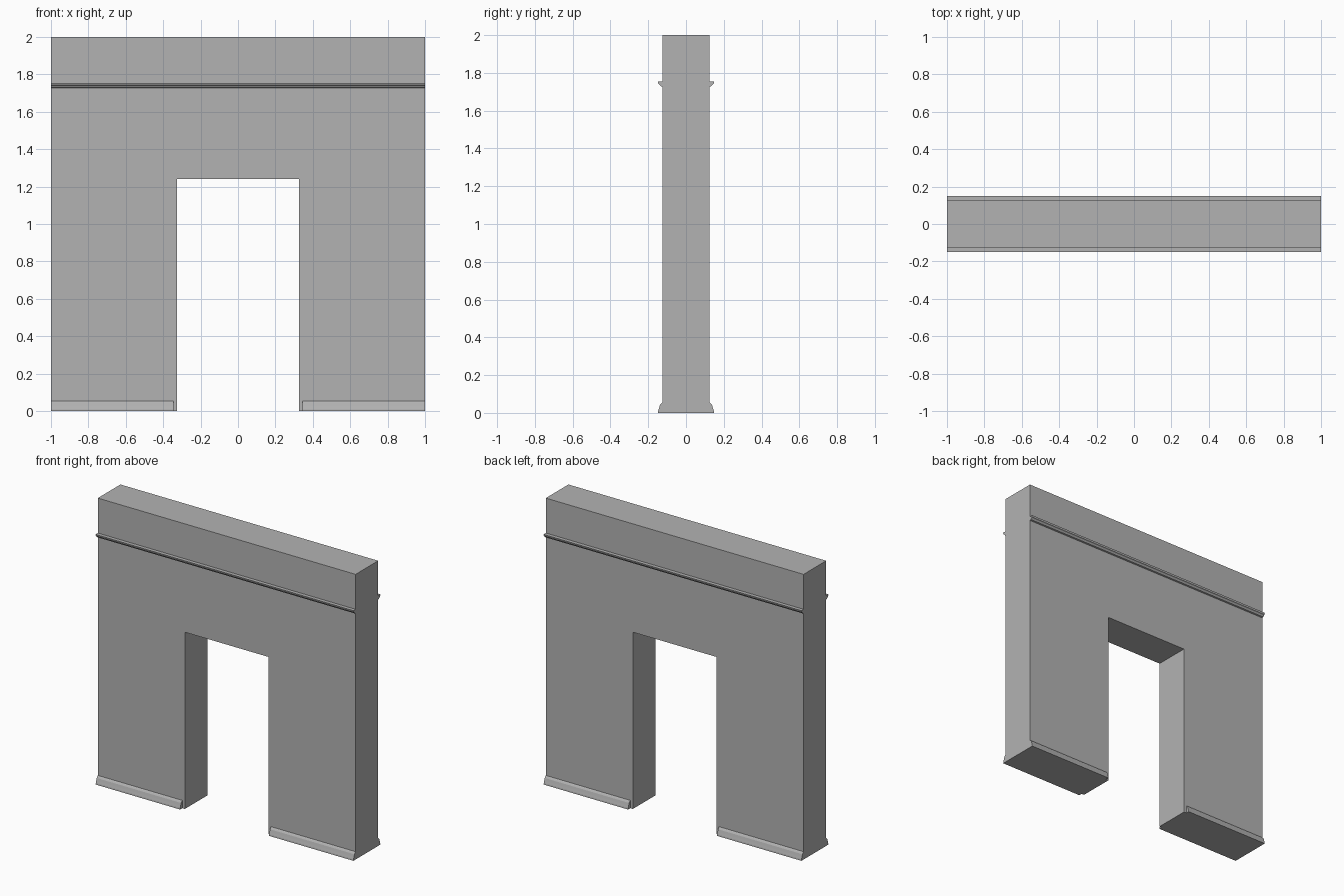
import bpy
import bmesh

cube = bpy.data.objects.get("Cube")
if cube:
    bpy.data.objects.remove(cube, do_unlink=True)

HALF = 1.0        # half width of the wall
DEPTH = 0.125     # half thickness of the wall
DOOR = 0.325      # half width of the opening
DOOR_TOP = 1.24
SKIRT_END = 0.345

plaster = bpy.data.materials.new("grey plaster")
plaster.use_nodes = True
GREY = (0.45, 0.45, 0.45, 1)
plaster.diffuse_color = GREY
plaster.node_tree.nodes["Principled BSDF"].inputs["Base Color"].default_value = GREY


def extrude(name, points, move):
    """Fill a closed outline and sweep it along a vector."""
    bm = bmesh.new()
    face = bm.faces.new([bm.verts.new(p) for p in points])
    swept = bmesh.ops.extrude_face_region(bm, geom=[face], use_keep_orig=True)
    verts = [g for g in swept["geom"] if isinstance(g, bmesh.types.BMVert)]
    bmesh.ops.translate(bm, verts=verts, vec=move)
    bmesh.ops.recalc_face_normals(bm, faces=bm.faces)
    mesh = bpy.data.meshes.new(name)
    bm.to_mesh(mesh)
    bm.free()
    mesh.materials.append(plaster)
    obj = bpy.data.objects.new(name, mesh)
    bpy.context.collection.objects.link(obj)
    return obj


def trim(name, profile, side, x0, x1):
    """Moulding along x; the profile is (distance from wall, height)."""
    points = [(x0, side * (DEPTH + d), z) for d, z in profile]
    return extrude(name, points, (x1 - x0, 0, 0))


# Wall with doorway
outline = [(-HALF, 0), (-DOOR, 0), (-DOOR, DOOR_TOP), (DOOR, DOOR_TOP),
           (DOOR, 0), (HALF, 0), (HALF, 2), (-HALF, 2)]
extrude("wall", [(x, -DEPTH, z) for x, z in outline], (0, 2 * DEPTH, 0))

# Skirting boards and picture rails on both faces
skirting = [(0, 0), (0.024, 0), (0.023, 0.01), (0.018, 0.025),
            (0.013, 0.042), (0.007, 0.05), (0, 0.055)]
rail = [(0, 1.727), (0.01, 1.73), (0.015, 1.738), (0.022, 1.743),
        (0.025, 1.755), (0, 1.755)]
for face, side in (("front", -1), ("back", 1)):
    trim(face + "_picture_rail", rail, side, -HALF, HALF)
    trim(face + "_right_skirting", skirting, side, -HALF, -SKIRT_END)
    trim(face + "_left_skirting", skirting, side, SKIRT_END, HALF)
